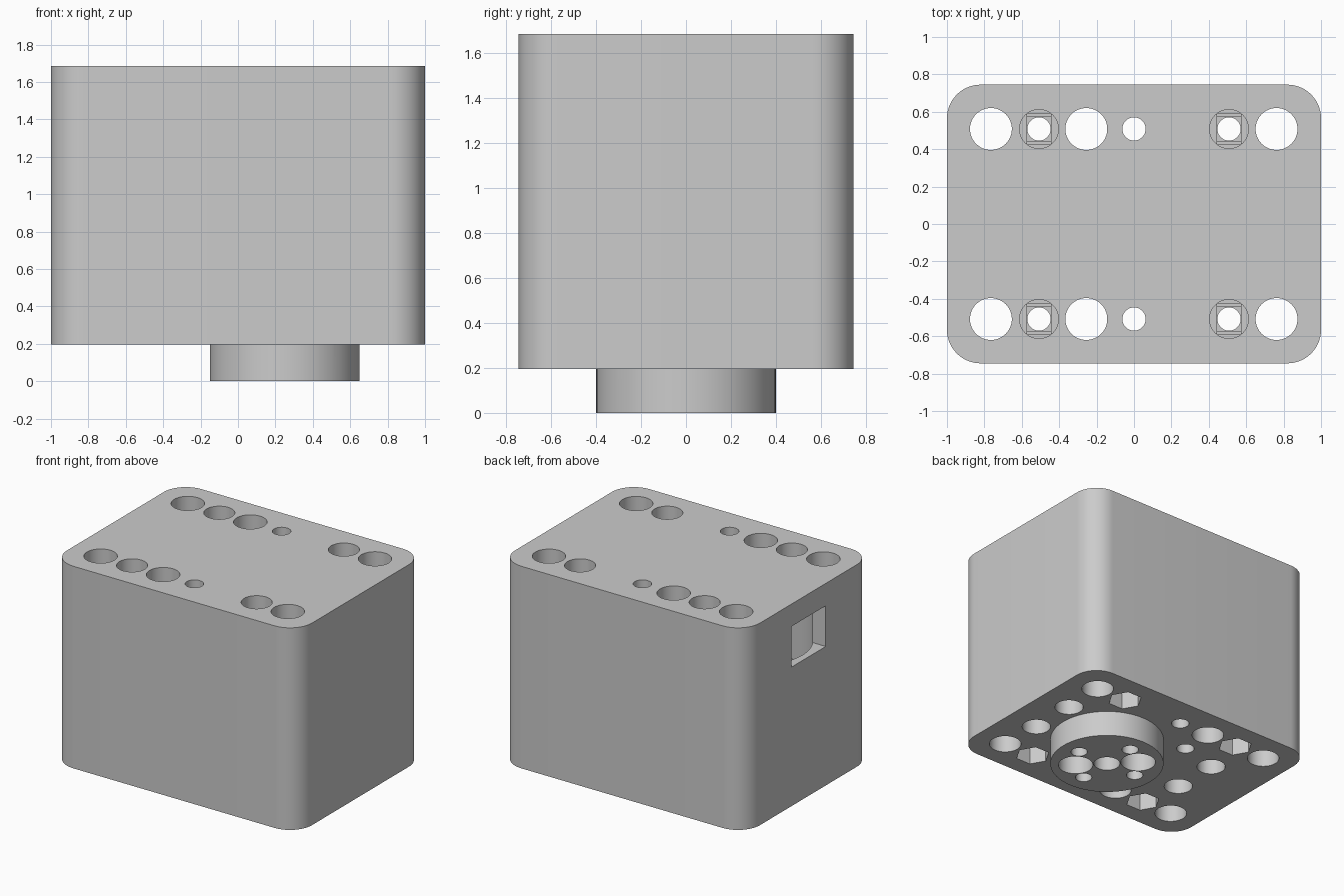
import bpy, bmesh, math
from mathutils import Matrix, Vector

start = bpy.data.objects.get("Cube")
if start:
    bpy.data.objects.remove(start, do_unlink=True)

grey = bpy.data.materials.new("light grey plastic")
grey.use_nodes = True
grey.diffuse_color = (0.6, 0.6, 0.6, 1)
grey.node_tree.nodes["Principled BSDF"].inputs["Base Color"].default_value = (0.6, 0.6, 0.6, 1)

BOTTOM, TOP, ROW = 0.195, 1.685, 0.508
BOSS_X = 0.25


def finish(name, bm):
    mesh = bpy.data.meshes.new(name)
    bm.to_mesh(mesh)
    bm.free()
    mesh.materials.append(grey)
    obj = bpy.data.objects.new(name, mesh)
    bpy.context.collection.objects.link(obj)
    return obj


def box(name, low, high, corner=0):
    low, high = Vector(low), Vector(high)
    bm = bmesh.new()
    bmesh.ops.create_cube(bm, size=1, matrix=Matrix.Translation((low + high) / 2)
                          @ Matrix.Diagonal((*(high - low), 1)))
    if corner:
        upright = [e for e in bm.edges if abs(e.verts[0].co.z - e.verts[1].co.z) > 0.1]
        bmesh.ops.bevel(bm, geom=upright, offset=corner, segments=14,
                        profile=0.5, affect='EDGES')
    return finish(name, bm)


def rod(name, x, y, radius, z0, z1, sides=48, turn=0):
    bm = bmesh.new()
    bmesh.ops.create_cone(bm, cap_ends=True, segments=sides, radius1=radius,
                          radius2=radius, depth=z1 - z0,
                          matrix=Matrix.Translation((x, y, (z0 + z1) / 2))
                          @ Matrix.Rotation(turn, 4, 'Z'))
    return finish(name, bm)


# Rounded block with a round boss below it
housing = box("housing", (-1, -0.745, BOTTOM), (1, 0.745, TOP), 0.18)
bpy.context.view_layer.objects.active = housing


def combine(tool, operation='DIFFERENCE'):
    tool.hide_render = True
    mod = housing.modifiers.new("combine", 'BOOLEAN')
    mod.operation, mod.solver, mod.object = operation, 'EXACT', tool
    bpy.ops.object.modifier_apply(modifier=mod.name)
    bpy.data.objects.remove(tool, do_unlink=True)


def drill(x, y, radius, z0, z1, **kw):
    combine(rod("drill", x, y, radius, z0, z1, **kw))


combine(rod("boss", BOSS_X, 0, 0.4, 0, BOTTOM + 0.05, sides=80), 'UNION')

for side in (-1, 1):
    y = side * ROW
    # Wide and narrow through holes
    for x, r in ((-0.765, 0.112), (-0.255, 0.112), (0.762, 0.112), (0, 0.062)):
        drill(x, y, r, BOTTOM - 0.1, TOP + 0.1)
    # Bolt holes: round head recess, stepped bridge, hexagonal nut recess
    for x in (-0.508, 0.508):
        drill(x, y, 0.062, BOTTOM - 0.1, TOP + 0.1)
        drill(x, y, 0.104, TOP - 0.3, TOP + 0.1)
        combine(box("slot", (x - 0.063, y - 0.082, TOP - 0.32), (x + 0.063, y + 0.082, TOP - 0.25)))
        combine(box("square", (x - 0.063, y - 0.063, TOP - 0.34), (x + 0.063, y + 0.063, TOP - 0.27)))
        drill(x, y, 0.12, BOTTOM - 0.1, BOTTOM + 0.22, sides=6, turn=math.radians(30))
    # Blind pockets in the underside
    for x in (-0.56, 0.75):
        drill(x, side * 0.18, 0.1, BOTTOM - 0.1, BOTTOM + 0.3)
    drill(-0.256, side * 0.26, 0.062, BOTTOM - 0.1, BOTTOM + 0.3)
    # Pair of wide holes on the boss diagonal
    drill(BOSS_X + side * 0.157, -side * 0.157, 0.122, -0.1, 0.4)

# Centre hole and ring of screw holes in the boss
drill(BOSS_X, 0, 0.092, -0.1, 0.45)
for i in range(4):
    a = i * math.pi / 2
    drill(BOSS_X + 0.256 * math.cos(a), 0.256 * math.sin(a), 0.058, -0.1, 0.4)

# Inner chamber and its window in the end wall
drill(-0.565, 0, 0.385, 0.95, 1.57, sides=64)
combine(box("window", (-1.1, -0.2, 1.22), (-0.7, 0.2, 1.52)))

housing.select_set(True)
bpy.ops.object.shade_smooth_by_angle(angle=math.radians(30))
